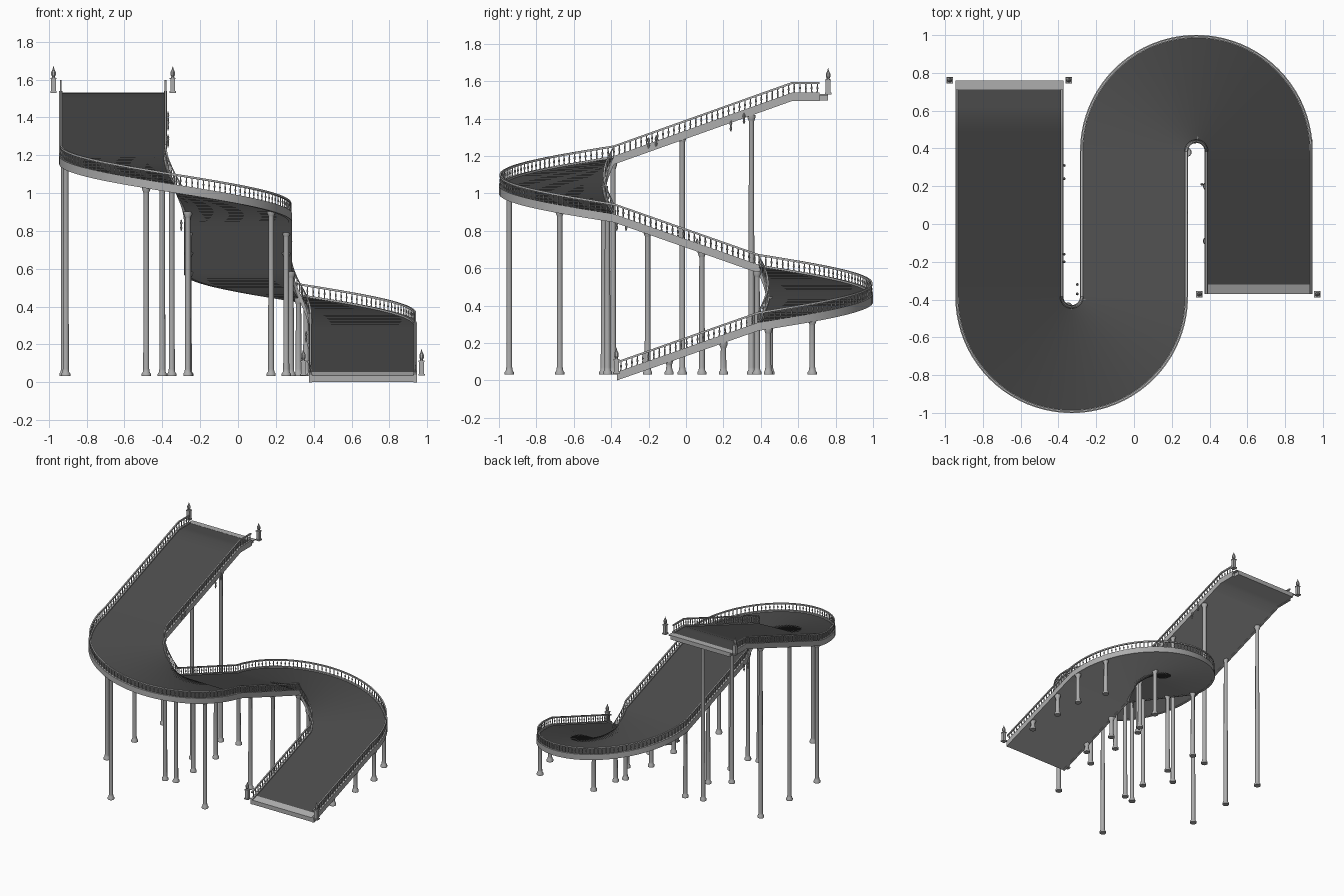
import bpy, bmesh, math
from mathutils import Vector, Matrix

cube = bpy.data.objects.get("Cube")
if cube:
    bpy.data.objects.remove(cube)


def material(name, v):
    m = bpy.data.materials.new(name)
    m.use_nodes = True
    m.diffuse_color = (v, v, v, 1)
    m.node_tree.nodes["Principled BSDF"].inputs["Base Color"].default_value = (v, v, v, 1)
    return m


ASPHALT = material("dark asphalt", 0.07)
STONE = material("pale stone", 0.42)

R, TURN, HALF = 0.33, 0.385, 0.268     # turn radius, turn centre y, half road width
CURB = 0.018                           # curb width
Z_TOP, Z_A, Z_B, Z_C, Z_D, Z_END = 1.53, 1.19, 0.88, 0.61, 0.30, 0.035


def line(x, y0, y1, z0, z1, n):
    side = Vector((-math.copysign(1, y1 - y0), 0, 0))
    return [(Vector((x, y0 + (y1 - y0) * i / n, z0 + (z1 - z0) * i / n)), side) for i in range(n)]


def arc(cx, cy, sign, z0, z1, n):
    out = []
    for i in range(n):
        a = math.pi * i / n
        d = Vector((-math.cos(a), sign * math.sin(a), 0))
        out.append((Vector((cx, cy, z0 + (z1 - z0) * i / n)) + d * R, d * sign))
    return out


# Centre line: each station holds a point and the sideways direction
path = (line(-2 * R, 0.76, 0.57, Z_TOP, Z_TOP, 4)
        + line(-2 * R, 0.57, -TURN, Z_TOP, Z_A, 12)
        + arc(-R, -TURN, -1, Z_A, Z_B, 40)
        + line(0, -TURN, TURN, Z_B, Z_C, 10)
        + arc(R, TURN, 1, Z_C, Z_D, 40)
        + line(2 * R, TURN, -0.37, Z_D, Z_END, 15))
path.append((Vector((2 * R, -0.37, Z_END)), Vector((1, 0, 0))))


def finish(name, bm, mat, smooth=False):
    bmesh.ops.recalc_face_normals(bm, faces=bm.faces)
    me = bpy.data.meshes.new(name)
    bm.to_mesh(me)
    bm.free()
    me.materials.append(mat)
    ob = bpy.data.objects.new(name, me)
    bpy.context.collection.objects.link(ob)
    if smooth:
        bpy.context.view_layer.objects.active = ob
        ob.select_set(True)
        bpy.ops.object.shade_smooth_by_angle(angle=math.radians(40))
        ob.select_set(False)


def sweep(name, mat, o0, o1, z0, z1, stations):
    """Rectangular section carried along the path."""
    bm = bmesh.new()
    rings = [[bm.verts.new(p + n * o + Vector((0, 0, z)))
              for o, z in ((o0, z0), (o1, z0), (o1, z1), (o0, z1))] for p, n in stations]
    for a, b in zip(rings, rings[1:]):
        for i in range(4):
            j = (i + 1) % 4
            bm.faces.new((a[i], a[j], b[j], b[i]))
    bm.faces.new(rings[0])
    bm.faces.new(rings[-1])
    finish(name, bm, mat, True)


def lathe(bm, profile, at, sides):
    """Turned part from (radius, height) pairs."""
    at = Vector(at)
    rings = []
    for r, z in profile:
        rings.append([bm.verts.new(at + Vector((
            r * math.cos(math.tau * (k + 0.5) / sides),
            r * math.sin(math.tau * (k + 0.5) / sides), z))) for k in range(sides)])
    for a, b in zip(rings, rings[1:]):
        for k in range(sides):
            j = (k + 1) % sides
            bm.faces.new((a[k], a[j], b[j], b[k]))
    bm.faces.new(rings[0])
    bm.faces.new(rings[-1])


def box(bm, centre, size):
    bmesh.ops.create_cube(bm, size=1, matrix=Matrix.Translation(centre) @ Matrix.Diagonal((*size, 1)))


# Stone slab, asphalt surface and a pale threshold at each end
sweep("road_slab", STONE, -HALF, HALF, -0.033, -0.006, path)
sweep("road_surface", ASPHALT, -HALF, HALF, -0.006, 0, path[1:-1])
sweep("top_threshold", STONE, -HALF - CURB, HALF + CURB, -0.006, 0.001, path[:2])
sweep("bottom_threshold", STONE, -HALF, HALF, -0.006, 0.001, path[-2:])

# Curbs and handrails on both sides
for name, s in (("left", 1), ("right", -1)):
    sweep("curb_" + name, STONE, s * HALF, s * (HALF + CURB), -0.035, 0.01, path[1:])
    sweep("handrail_" + name, STONE, s * (HALF + 0.004), s * (HALF + 0.014), 0.056, 0.067, path[1:])

# Balusters evenly spaced along each edge
BALUSTER = ((0.004, 0), (0.004, 0.008), (0.0025, 0.014), (0.0055, 0.024), (0.0025, 0.04), (0.004, 0.05))
bm = bmesh.new()
for s in (1, -1):
    edge = [p + n * s * (HALF + CURB / 2) for p, n in path[1:]]
    left = 0.01
    for a, b in zip(edge, edge[1:]):
        length = (b - a).length
        while left < length:
            lathe(bm, BALUSTER, a.lerp(b, left / length) + Vector((0, 0, 0.008)), 6)
            left += 0.031
        left -= length
finish("balusters", bm, STONE, True)

# Newel posts with pointed finials
FINIAL = ((0.012, 0.075), (0.008, 0.085), (0.013, 0.095), (0.013, 0.11), (0.005, 0.125), (0.001, 0.14))
for i, (x, y, z) in enumerate(((-0.975, 0.76, Z_TOP), (-0.345, 0.76, Z_TOP),
                               (0.345, -0.372, Z_END), (0.97, -0.372, Z_END))):
    bm = bmesh.new()
    box(bm, (x, y, z + 0.005), (0.034, 0.034, 0.01))
    box(bm, (x, y, z + 0.04), (0.026, 0.026, 0.07))
    box(bm, (x, y, z + 0.076), (0.032, 0.032, 0.006))
    lathe(bm, FINIAL, (x, y, z), 8)
    finish("newel_post_%d" % (i + 1), bm, STONE)


# Support columns reaching up to the deck
def deck_height(x, y):
    return min(path, key=lambda st: (st[0].xy - Vector((x, y))).length)[0].z


COLUMNS = ((-0.92, 0.35), (-0.40, 0.35), (-0.92, -0.02), (-0.40, -0.02), (-0.91, -0.39), (-0.35, -0.44),
           (-0.485, -0.945), (0.175, -0.675), (-0.265, -0.42), (-0.26, -0.205), (0.255, -0.205),
           (-0.26, 0.085), (0.255, 0.085), (-0.26, 0.38), (0.28, 0.38), (0.32, 0.45),
           (0.845, 0.675), (0.92, 0.44), (0.92, 0.20), (0.39, 0.20), (0.92, -0.09), (0.39, -0.09), (0.36, 0.675))
bm = bmesh.new()
for x, y in COLUMNS:
    top = deck_height(x, y) - 0.025
    lathe(bm, ((0.025, 0.032), (0.025, 0.045), (0.018, 0.055), (0.0165, 0.07), (0.0145, top - 0.035),
               (0.016, top - 0.03), (0.023, top - 0.012), (0.023, top)), (x, y, 0), 12)
finish("support_columns", bm, STONE, True)

# Small spindles hung beside the inner edges
SPINDLE = ((0.002, -0.03), (0.007, -0.015), (0.004, 0), (0.008, 0.012), (0.002, 0.03))
bm = bmesh.new()
for x, y, z in ((-0.37, 0.31, 1.4), (-0.37, 0.24, 1.36), (-0.37, -0.16, 1.28), (-0.37, -0.2, 1.27),
                (-0.3, -0.32, 0.83), (-0.3, -0.37, 0.83), (0.28, 0.06, 0.73), (0.36, 0.21, 0.24)):
    lathe(bm, SPINDLE, (x, y, z), 6)
finish("hanging_spindles", bm, STONE, True)
